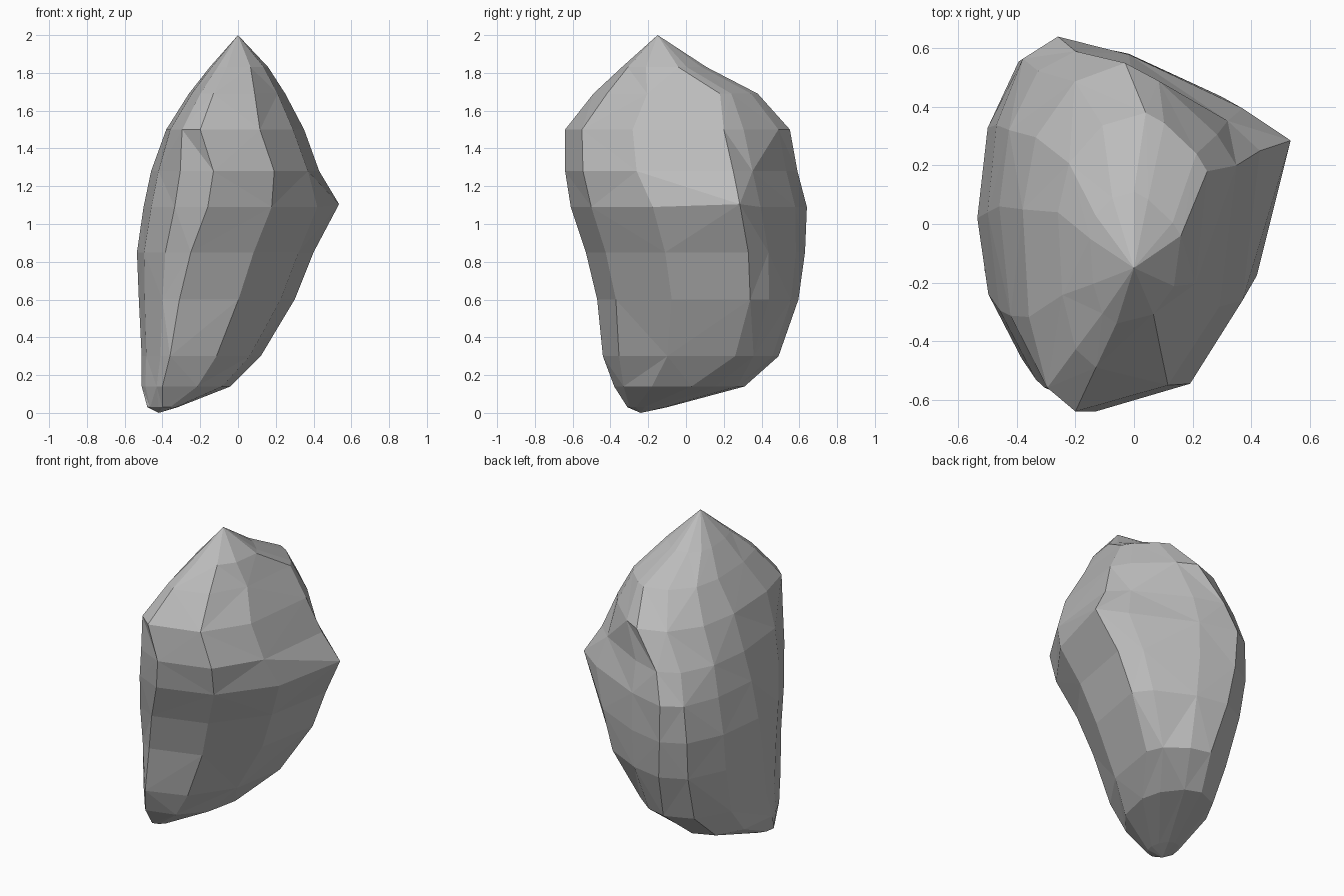
import bpy
import bmesh
from mathutils import Vector

if "Cube" in bpy.data.objects:
    bpy.data.objects.remove(bpy.data.objects["Cube"], do_unlink=True)

# Stone colour
stone = bpy.data.materials.new("grey_stone")
stone.use_nodes = True
grey = (0.5, 0.5, 0.5, 1)
stone.diffuse_color = grey
stone.node_tree.nodes["Principled BSDF"].inputs["Base Color"].default_value = grey

# Level sections: height, then right, front, left and back extreme points
sections = [
    (.03, (-.48, -.22), (-.40, -.31), (-.32, -.22), (-.40, -.10)),
    (.14, (-.51, -.16), (-.40, -.38), (-.04, .03), (-.26, .31)),
    (.30, (-.51, -.10), (-.36, -.44), (.12, .26), (-.18, .49)),
    (.60, (-.525, -.04), (-.31, -.47), (.30, .34), (-.22, .595)),
    (.85, (-.535, .02), (-.25, -.53), (.40, .33), (-.25, .63)),
    (1.09, (-.50, .04), (-.16, -.61), (.50, .28), (-.26, .64)),
    (1.28, (-.46, .06), (-.13, -.64), (.43, .25), (-.20, .59)),
    (1.50, (-.38, .05), (-.20, -.64), (.35, .20), (-.03, .55)),
    (1.69, (-.26, .04), (-.13, -.49), (.25, .18), (.04, .38)),
    (1.83, (-.15, -.05), (-.06, -.34), (.16, -.04), (.0, .11)),
]
STEPS = 3


def arc(start, end, corner, weight):
    """Flattened corner curve from one extreme point to the next."""
    for i in range(STEPS):
        t = i / STEPS
        a, b, c = (1 - t) ** 2, 2 * t * (1 - t) * weight, t * t
        yield (start * a + corner * b + end * c) / (a + b + c)


def ring_points(z, right, front, left, back):
    r, f, l, b = (Vector((*p, z)) for p in (right, front, left, back))
    corner = lambda px, py: Vector((px.x, py.y, z))
    rise = min(z, 1.2)
    pts = list(arc(r, f, corner(r, f), .05 + .7 * rise))
    pts += arc(f, l, corner(l, f), .8 if z < 1.2 else 1.1)
    pts += arc(l, b, corner(l, b), .6 - .35 * rise)
    pts += arc(b, r, corner(r, b), .9 - .15 * rise)
    return pts


# Boulder body: stacked sections, closed at the foot and the peak
bm = bmesh.new()
rings = [[bm.verts.new(p) for p in ring_points(*s)] for s in sections]
count = len(rings[0])
for level, (low, high) in enumerate(zip(rings, rings[1:])):
    for i in range(count):
        j = (i + 1) % count
        if (i + level) % 2:
            tris = (low[i], low[j], high[j]), (low[i], high[j], high[i])
        else:
            tris = (low[i], low[j], high[i]), (low[j], high[j], high[i])
        for tri in tris:
            bm.faces.new(tri)

foot = bm.verts.new((-.42, -.24, 0))
peak = bm.verts.new((0, -.15, 2))
for i in range(count):
    j = (i + 1) % count
    bm.faces.new((foot, rings[0][j], rings[0][i]))
    bm.faces.new((peak, rings[-1][i], rings[-1][j]))

# Small chipped spur on the left edge
rings[5][2 * STEPS].co = (.535, .285, 1.105)

bmesh.ops.recalc_face_normals(bm, faces=bm.faces[:])
mesh = bpy.data.meshes.new("boulder")
bm.to_mesh(mesh)
bm.free()
mesh.materials.append(stone)
boulder = bpy.data.objects.new("boulder", mesh)
bpy.context.collection.objects.link(boulder)
